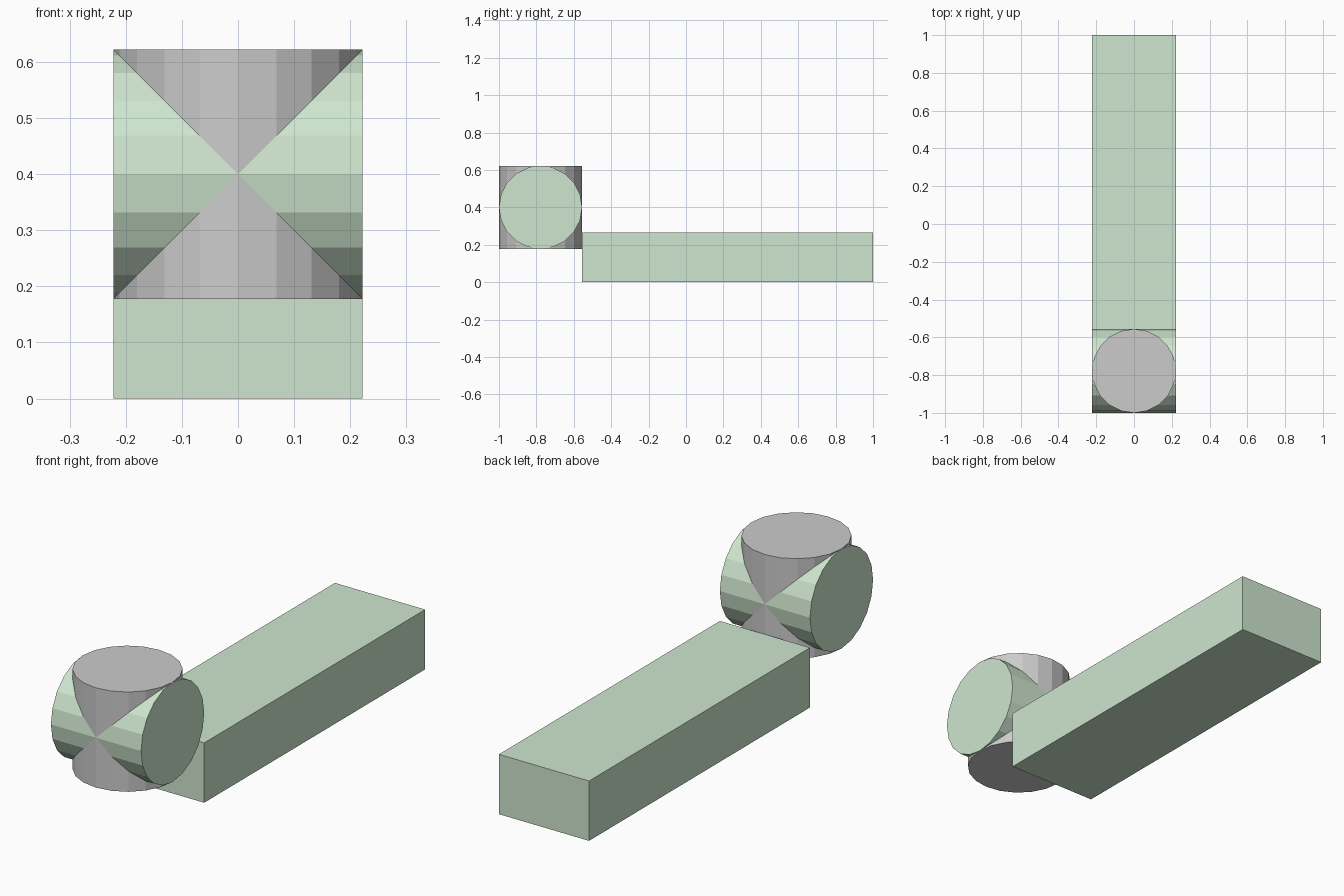
import bpy
from math import radians

if "Cube" in bpy.data.objects:
    bpy.data.objects.remove(bpy.data.objects["Cube"])

UNIT = 2 / 9            # cylinder radius; the whole model is nine of these long
HUB = (0, -3.5 * UNIT, 1.8 * UNIT)

green = bpy.data.materials.new("green")
green.diffuse_color = (0.62, 0.79, 0.62, 1)
green.use_nodes = True
green.node_tree.nodes["Principled BSDF"].inputs["Base Color"].default_value = green.diffuse_color


def drum(name, rotation, material=None):
    """Flat-shaded 20-sided cylinder centred on the hub."""
    bpy.ops.mesh.primitive_cylinder_add(vertices=20, radius=UNIT, depth=2 * UNIT,
                                        location=HUB, rotation=rotation)
    obj = bpy.context.object
    obj.name = name
    if material:
        obj.data.materials.append(material)
    return obj


# Crossed cylinders at the front
drum("upright_cylinder", (0, 0, 0))
drum("cross_cylinder", (0, radians(90), 0), green)

# Long rectangular body behind them
bpy.ops.mesh.primitive_cube_add(size=1, location=(0, UNIT, 0.6 * UNIT))
body = bpy.context.object
body.name = "body"
body.scale = (2 * UNIT, 7 * UNIT, 1.2 * UNIT)
bpy.ops.object.transform_apply(location=False, rotation=False, scale=True)
body.data.materials.append(green)
